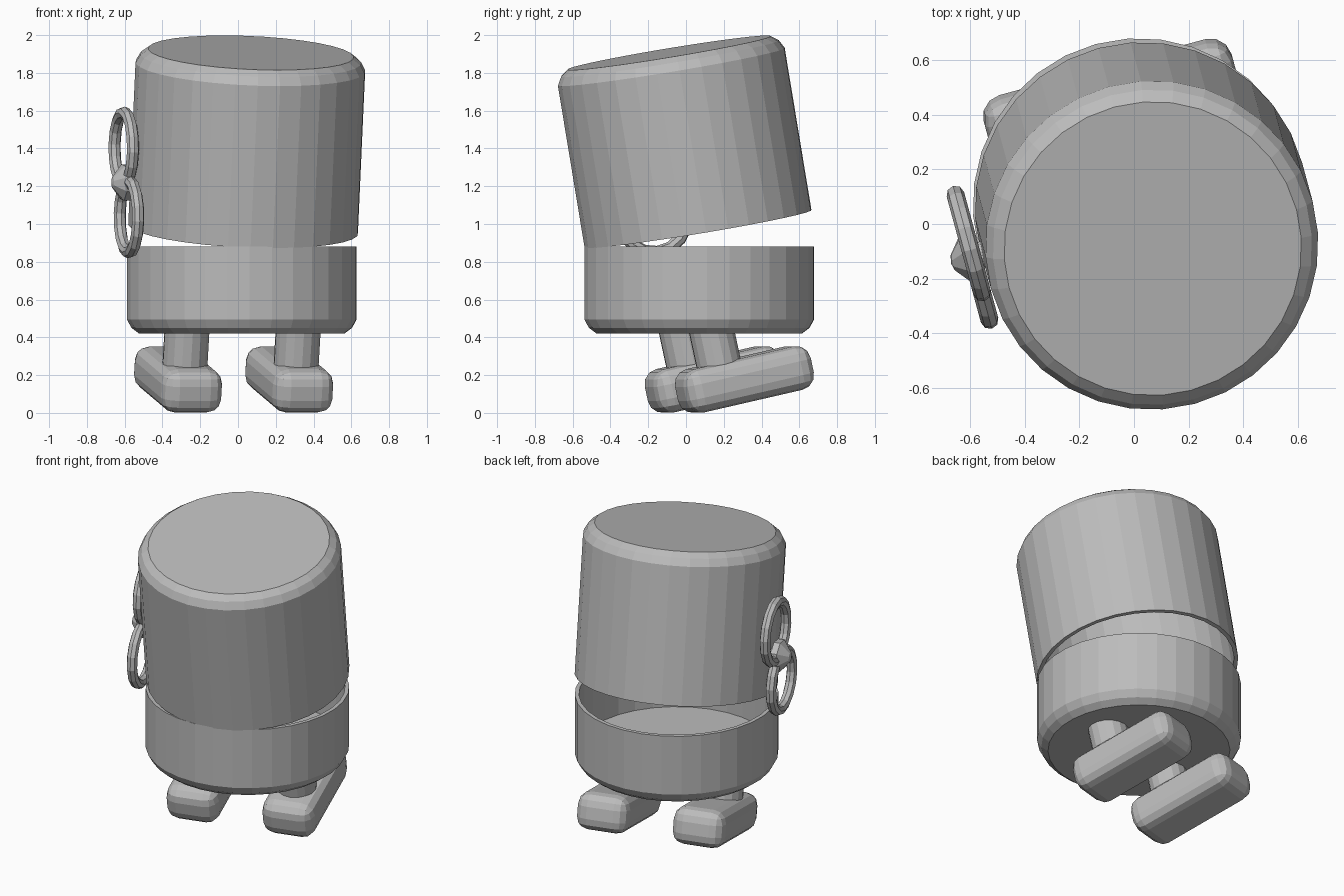
import bpy, bmesh
from math import radians, pi, sin, cos
from mathutils import Matrix, Vector

if "Cube" in bpy.data.objects:
    bpy.data.objects.remove(bpy.data.objects["Cube"], do_unlink=True)

GREY = (0.5, 0.5, 0.5, 1.0)
mat = bpy.data.materials.new("plain grey")
mat.use_nodes = True
mat.diffuse_color = GREY
for node in mat.node_tree.nodes:
    if node.type == 'BSDF_PRINCIPLED':
        node.inputs["Base Color"].default_value = GREY


def move(x, y, z):
    return Matrix.Translation((x, y, z))


def turn(degrees, axis):
    return Matrix.Rotation(radians(degrees), 4, axis)


# The whole toy stands twisted about its body axis
ROOT = move(0.02, 0.07, 0) @ turn(15.2, 'Z')


def add_object(name, bm, matrix):
    bmesh.ops.recalc_face_normals(bm, faces=bm.faces)
    mesh = bpy.data.meshes.new(name)
    bm.to_mesh(mesh)
    bm.free()
    mesh.materials.append(mat)
    obj = bpy.data.objects.new(name, mesh)
    bpy.context.collection.objects.link(obj)
    obj.matrix_world = ROOT @ matrix
    return obj


def lathe(name, profile, steps, matrix, closed=False):
    """Revolve (radius, height) points about z."""
    bm = bmesh.new()
    verts = [bm.verts.new((r, 0, h)) for r, h in profile]
    pairs = list(zip(verts, verts[1:]))
    if closed:
        pairs.append((verts[-1], verts[0]))
    edges = [bm.edges.new(p) for p in pairs]
    bmesh.ops.spin(bm, geom=verts + edges, cent=(0, 0, 0), axis=(0, 0, 1),
                   angle=2 * pi, steps=steps, use_merge=True)
    bmesh.ops.remove_doubles(bm, verts=bm.verts, dist=1e-5)
    return add_object(name, bm, matrix)


def cup(height, floor, wall=0.025, r=0.61):
    """Hollow cup with a rounded closed end at height 0."""
    return [(0, 0), (r - 0.065, 0), (r - 0.025, 0.03), (r, 0.075), (r, height),
            (r - wall, height), (r - wall, floor), (0, floor)]


# Body and the hinged head tipped forward on it
lathe("body", cup(0.46, 0.1), 32, move(0, 0, 0.42))
HEAD_TILT = turn(9.7, 'X')
lathe("head", cup(0.945, 0.05), 32,
      move(0.005, -0.008, 0.975) @ HEAD_TILT @ move(0, 0, 0.945) @ turn(180, 'X'))

# Feet and legs, heels raised
for side, sx in (("right", -1), ("left", 1)):
    frame = move(sx * 0.305, 0.165, 0.177) @ turn(12.5, 'X')
    bm = bmesh.new()
    bmesh.ops.create_cube(bm, size=1)
    bmesh.ops.scale(bm, vec=(0.33, 0.715, 0.235), verts=bm.verts)
    bmesh.ops.bevel(bm, geom=bm.edges[:], offset=0.08, segments=3,
                    profile=0.5, affect='EDGES')
    add_object(side + "_foot", bm, frame)
    lathe(side + "_leg", [(0, 0), (0.12, 0), (0.12, 0.31), (0, 0.31)], 16,
          frame @ move(0, -0.12, 0))

# Winding key: two rings, a hub and a shaft on the right side of the head
KEY = move(-0.64, -0.025, 1.22) @ turn(-16, 'X') @ turn(-90, 'Y')
TUBE = [(0.187 + 0.033 * cos(a), 0.033 * sin(a))
        for a in (i * pi / 4 for i in range(8))]
for name, offset in (("upper_key_ring", 0.19), ("lower_key_ring", -0.19)):
    lathe(name, TUBE, 16, KEY @ move(offset, 0, 0), closed=True)
lathe("key_hub", [(0, -0.02), (0.1, -0.02), (0.1, 0.02), (0.03, 0.075), (0, 0.082)], 8, KEY)
lathe("key_shaft", [(0, -0.1), (0.05, -0.1), (0.05, 0), (0, 0)], 12, KEY)
